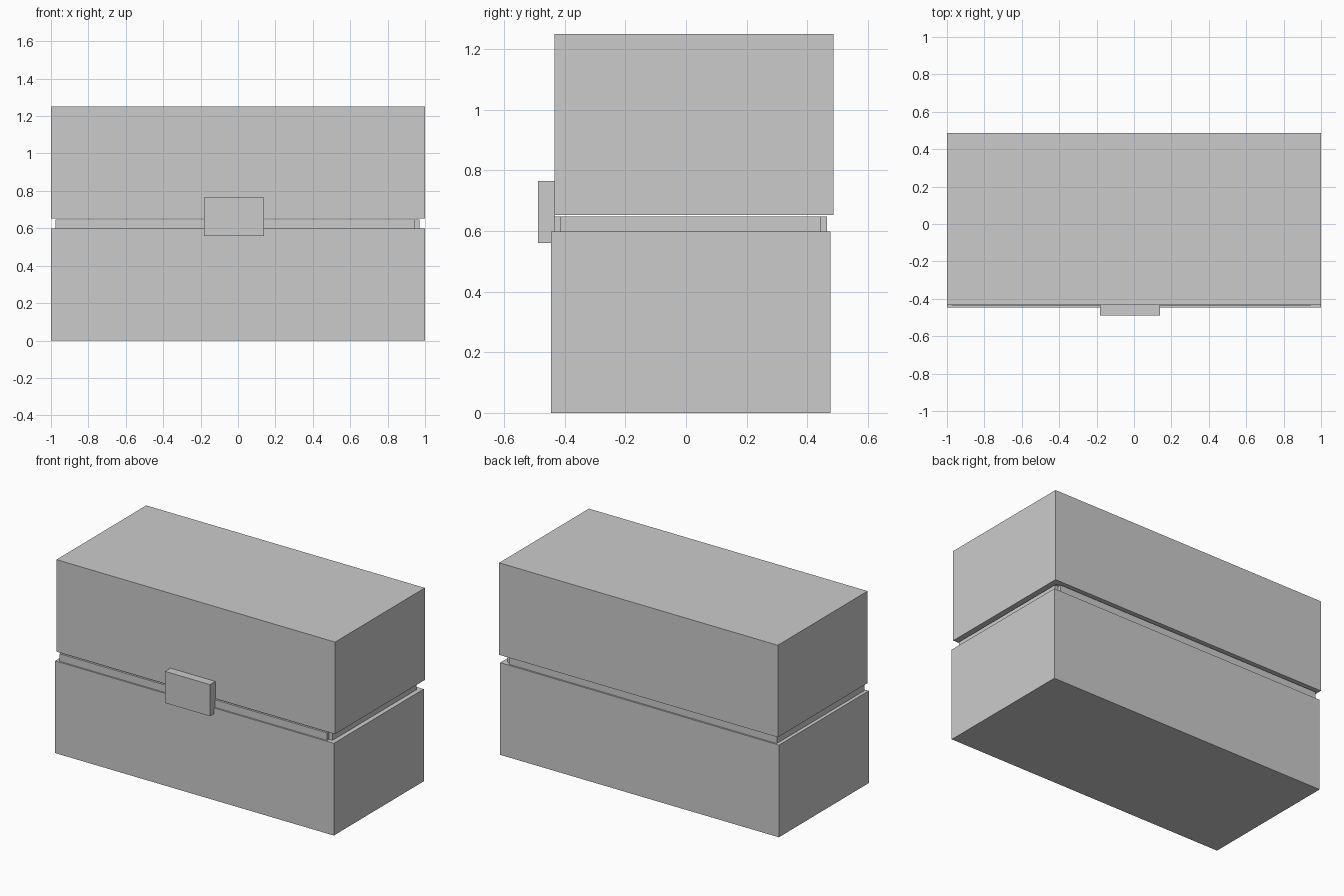
import bpy, bmesh
from mathutils import Vector

if "Cube" in bpy.data.objects:
    bpy.data.objects.remove(bpy.data.objects["Cube"])


def box(name, lo, hi, open_dir=0, wall=0.055):
    """Box between two corners; open_dir +1/-1 hollows it from the top/bottom."""
    lo, hi = Vector(lo), Vector(hi)
    bm = bmesh.new()
    bmesh.ops.create_cube(bm, size=1)
    bmesh.ops.scale(bm, vec=hi - lo, verts=bm.verts)
    bmesh.ops.translate(bm, vec=(lo + hi) / 2, verts=bm.verts)
    if open_dir:
        bm.normal_update()
        face = next(f for f in bm.faces if f.normal.z * open_dir > 0.9)
        bmesh.ops.inset_region(bm, faces=[face], thickness=wall)
        new = bmesh.ops.extrude_face_region(bm, geom=[face])["geom"]
        verts = [v for v in new if isinstance(v, bmesh.types.BMVert)]
        depth = hi.z - lo.z - wall
        bmesh.ops.translate(bm, vec=(0, 0, -open_dir * depth), verts=verts)
        if face.is_valid:
            bmesh.ops.delete(bm, geom=[face], context='FACES')
    bmesh.ops.recalc_face_normals(bm, faces=bm.faces)
    mesh = bpy.data.meshes.new(name)
    bm.to_mesh(mesh)
    bm.free()
    obj = bpy.data.objects.new(name, mesh)
    bpy.context.collection.objects.link(obj)
    return obj


# Hollow base and slightly raised, slightly offset lid
box("base", (-1, -0.446, 0), (1, 0.476, 0.598), open_dir=1)
box("lid", (-1, -0.433, 0.653), (1, 0.487, 1.25), open_dir=-1)

# Lip strips standing on the base walls
z0, z1 = 0.598, 0.647
box("front_lip", (-0.977, -0.436, z0), (0.945, -0.416, z1))
box("back_lip", (-0.977, 0.445, z0), (0.945, 0.465, z1))
box("right_lip", (0.945, -0.416, z0), (0.97, 0.445, z1))
box("left_lip", (-0.977, -0.416, z0), (-0.952, 0.445, z1))

# Latch across the front seam
box("latch", (-0.182, -0.488, 0.56), (0.14, -0.432, 0.765))
